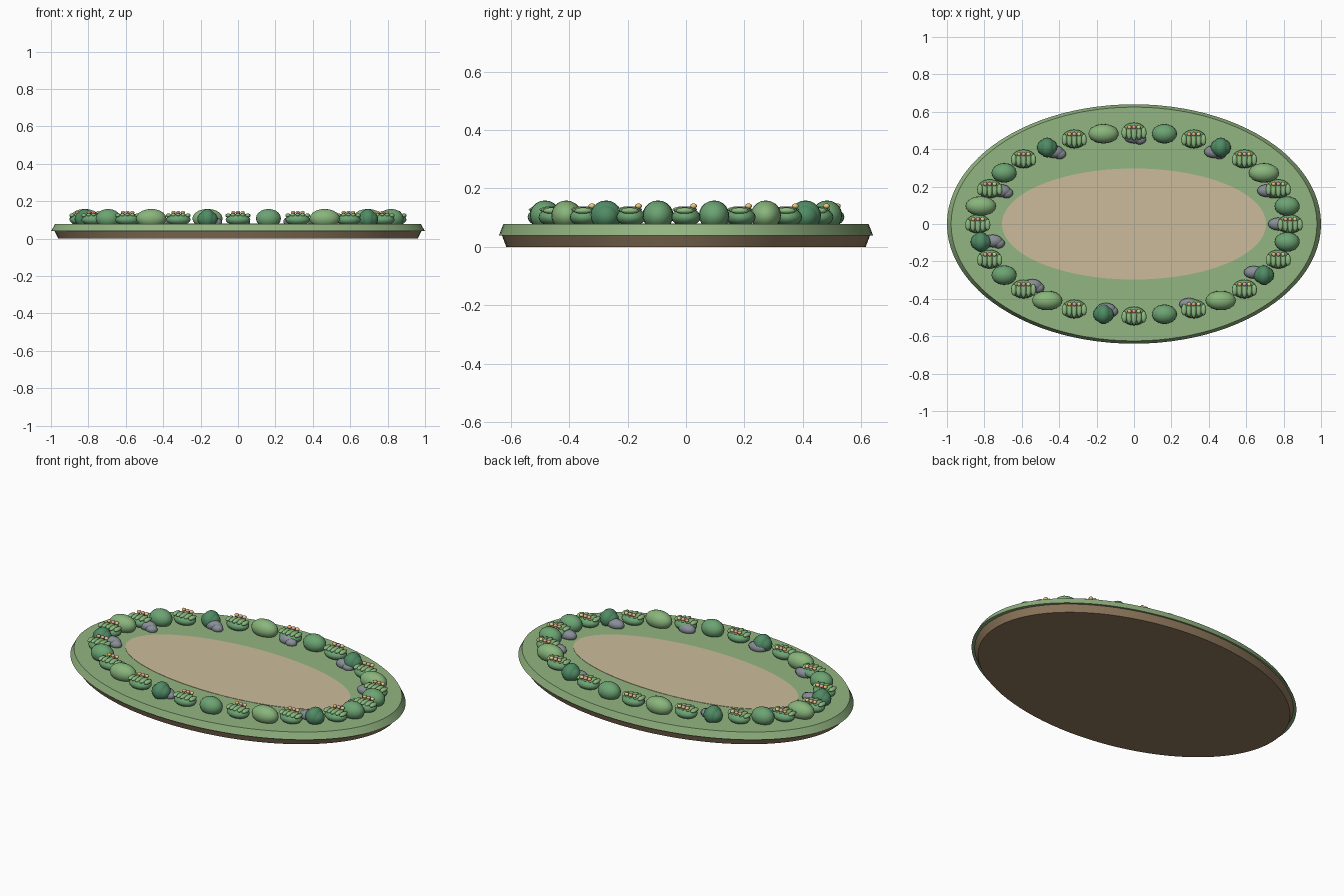
import bpy, bmesh, math
from mathutils import Matrix

if "Cube" in bpy.data.objects:
    bpy.data.objects.remove(bpy.data.objects["Cube"])


def material(name, rgb):
    m = bpy.data.materials.new(name)
    m.diffuse_color = (*rgb, 1)
    m.use_nodes = True
    m.node_tree.nodes["Principled BSDF"].inputs["Base Color"].default_value = m.diffuse_color
    return m


GRASS = material("grass", (0.29, 0.46, 0.22))
SOIL = material("soil", (0.28, 0.19, 0.11))
SAND = material("sand", (0.60, 0.50, 0.33))
STONE = material("stone", (0.25, 0.27, 0.31))
LEAF = material("leaf", (0.27, 0.50, 0.22))
MID = material("mid_green", (0.15, 0.37, 0.17))
LIGHT = material("light_green", (0.25, 0.46, 0.20))
DARK = material("dark_green", (0.08, 0.26, 0.13))
BLOOMS = [material("orange_bloom", (0.85, 0.45, 0.15)),
          material("pink_bloom", (0.80, 0.35, 0.35)),
          material("yellow_bloom", (0.85, 0.60, 0.22))]


def finish(name, bm, mats, smooth=True):
    me = bpy.data.meshes.new(name)
    bmesh.ops.recalc_face_normals(bm, faces=bm.faces)
    for f in bm.faces:
        f.smooth = smooth
    bm.to_mesh(me)
    bm.free()
    for m in mats:
        me.materials.append(m)
    ob = bpy.data.objects.new(name, me)
    bpy.context.collection.objects.link(ob)
    return ob


def slab(name, rings, mat, n=96):
    """Stack of elliptical rings (rx, ry, z), capped at both ends."""
    bm = bmesh.new()
    loops = [[bm.verts.new((rx * math.cos(2 * math.pi * k / n),
                            ry * math.sin(2 * math.pi * k / n), z))
              for k in range(n)] for rx, ry, z in rings]
    for a, b in zip(loops, loops[1:]):
        for k in range(n):
            bm.faces.new((a[k], a[(k + 1) % n], b[(k + 1) % n], b[k]))
    bm.faces.new(loops[0][::-1])
    bm.faces.new(loops[-1])
    ob = finish(name, bm, [mat], False)
    bpy.context.view_layer.objects.active = ob
    ob.select_set(True)
    bpy.ops.object.shade_smooth_by_angle(angle=math.radians(30))
    ob.select_set(False)


def blob(bm, loc, radii, slot=0, seg=20):
    """Add an ellipsoid to a mesh under construction."""
    mat = Matrix.Translation(loc) @ Matrix.Diagonal((*radii, 1))
    res = bmesh.ops.create_uvsphere(bm, u_segments=seg, v_segments=seg // 2,
                                    radius=1, matrix=mat)
    for f in {f for v in res["verts"] for f in v.link_faces}:
        f.material_index = slot


# Oval ground layers
slab("soil_base", [(0.96, 0.615, 0), (0.98, 0.63, 0.04)], SOIL)
slab("grass_top", [(1.0, 0.64, 0.04), (0.978, 0.625, 0.078)], GRASS)
slab("sand_patch", [(0.706, 0.297, 0.07), (0.706, 0.297, 0.080)], SAND)


def bush(i, x, y):
    kind = (i - 1) // 2 % 3
    bm = bmesh.new()
    if kind == 0:
        blob(bm, (x, y, 0.108), (0.067, 0.052, 0.051))
    elif kind == 1:
        blob(bm, (x, y, 0.108), (0.081, 0.052, 0.051))
    else:
        blob(bm, (x, y, 0.105), (0.055, 0.047, 0.045))
        blob(bm, (x, y, 0.108), (0.043, 0.053, 0.051))
    finish(f"bush_{i}", bm, [(MID, LIGHT, DARK)[kind]])


def flower_clump(i, x, y):
    bm = bmesh.new()
    blob(bm, (x, y, 0.102), (0.066, 0.05, 0.032))
    # Leaves fanned across the clump
    for k in range(-2, 3):
        blob(bm, (x + 0.026 * k, y - 0.004, 0.128 - 0.002 * abs(k)),
             (0.015, 0.043 - 0.006 * abs(k), 0.011), 1, 12)
    # Row of three blossoms
    for k in range(3):
        blob(bm, (x + 0.025 * (k - 1), y + 0.026, 0.14),
             (0.012, 0.012, 0.009), 2 + k, 10)
    finish(f"flower_clump_{i}", bm, [MID, LEAF] + BLOOMS)


def stones(i, x, y):
    bm = bmesh.new()
    blob(bm, (x, y, 0.092), (0.053, 0.034, 0.030), 0, 16)
    blob(bm, (x + 0.03, y - 0.012, 0.088), (0.035, 0.028, 0.024), 0, 16)
    finish(f"stones_{i}", bm, [STONE])


# Ring of alternating flowers and bushes, with stones at every third place
for i in range(1, 33):
    a = 2 * math.pi * i / 32
    c, s = math.cos(a), math.sin(a)
    (bush if i % 2 else flower_clump)(i, 0.835 * c, 0.492 * s)
    if i % 3 == 2:
        stones(i, 0.77 * c, 0.465 * s)
